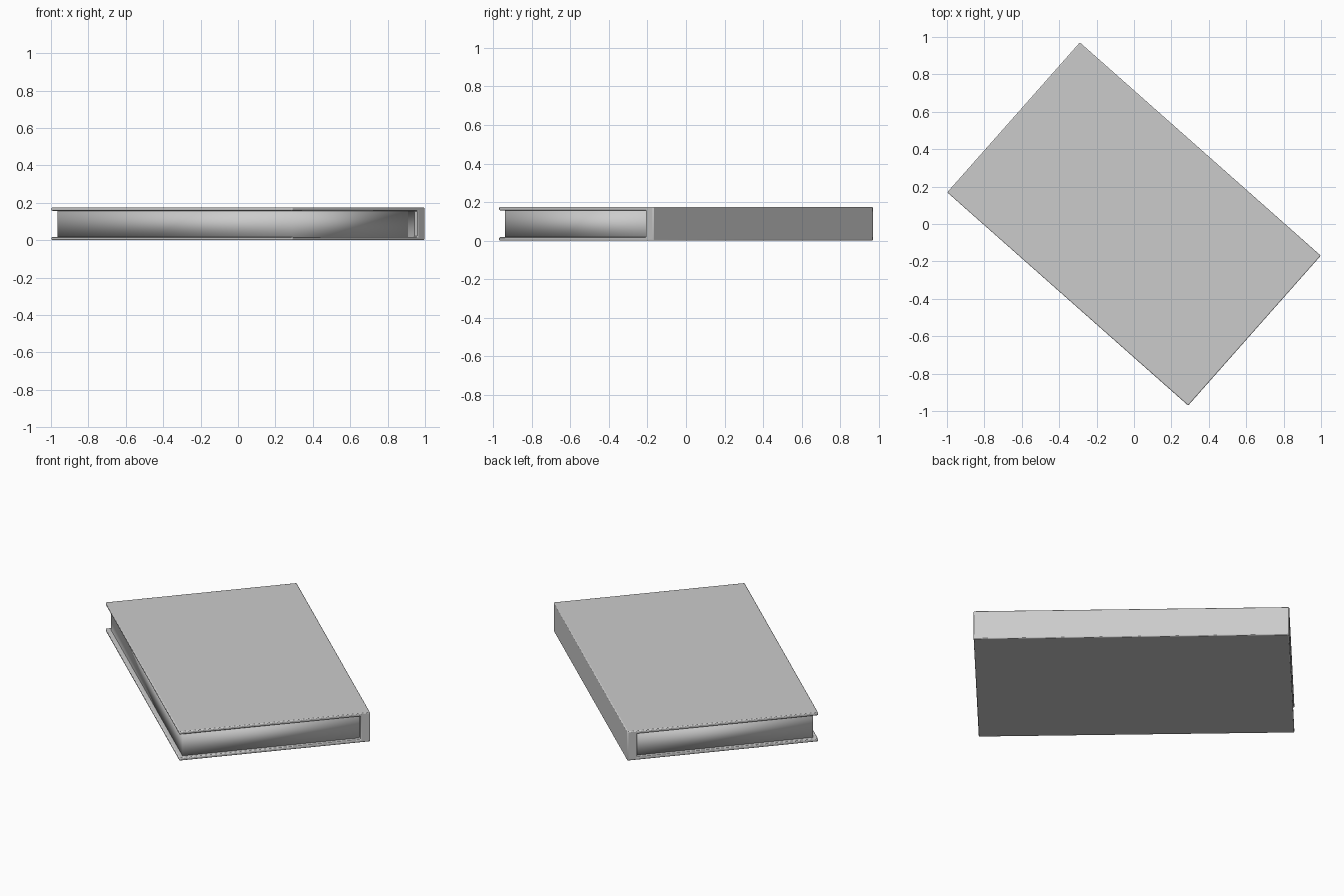
import bpy, bmesh, math
from mathutils import Matrix

cube = bpy.data.objects.get("Cube")
if cube:
    bpy.data.objects.remove(cube, do_unlink=True)

LENGTH, WIDTH, HEIGHT = 1.72, 1.07, 0.175
BOARD, SPINE, INSET = 0.018, 0.055, 0.023
TURN = Matrix.Rotation(math.radians(-41.5), 4, 'Z')

grey = bpy.data.materials.new("light_grey")
grey.use_nodes = True
colour = (0.6, 0.6, 0.6, 1)
grey.diffuse_color = colour
grey.node_tree.nodes["Principled BSDF"].inputs["Base Color"].default_value = colour


def extrude_profile(name, profile, half_length):
    """Sweep a (y, z) outline along x and turn it to the resting angle."""
    bm = bmesh.new()
    face = bm.faces.new([bm.verts.new((-half_length, y, z)) for y, z in profile])
    swept = bmesh.ops.extrude_face_region(bm, geom=[face])
    verts = [v for v in swept["geom"] if isinstance(v, bmesh.types.BMVert)]
    bmesh.ops.translate(bm, verts=verts, vec=(2 * half_length, 0, 0))
    bmesh.ops.recalc_face_normals(bm, faces=bm.faces)
    mesh = bpy.data.meshes.new(name)
    bm.to_mesh(mesh)
    bm.free()
    mesh.materials.append(grey)
    obj = bpy.data.objects.new(name, mesh)
    bpy.context.collection.objects.link(obj)
    obj.matrix_world = TURN
    return obj


# Cover: two boards joined by the spine
fore, back = -WIDTH / 2, WIDTH / 2
inner, low, high = back - SPINE, BOARD, HEIGHT - BOARD
cover = extrude_profile("cover", [
    (fore, 0), (back, 0), (back, HEIGHT), (fore, HEIGHT),
    (fore, high), (inner, high), (inner, low), (fore, low)], LENGTH / 2)
bevel = cover.modifiers.new("soft_edges", 'BEVEL')
bevel.width = 0.005
bevel.segments = 2
bpy.context.view_layer.objects.active = cover
cover.select_set(True)
bpy.ops.object.shade_smooth_by_angle(angle=math.radians(50))

# Page block, set in from the three open sides
pages = extrude_profile("page_block", [
    (fore + INSET, low - 0.002), (inner + 0.005, low - 0.002),
    (inner + 0.005, high + 0.002), (fore + INSET, high + 0.002)],
    LENGTH / 2 - INSET)
pages.data.shade_smooth()
